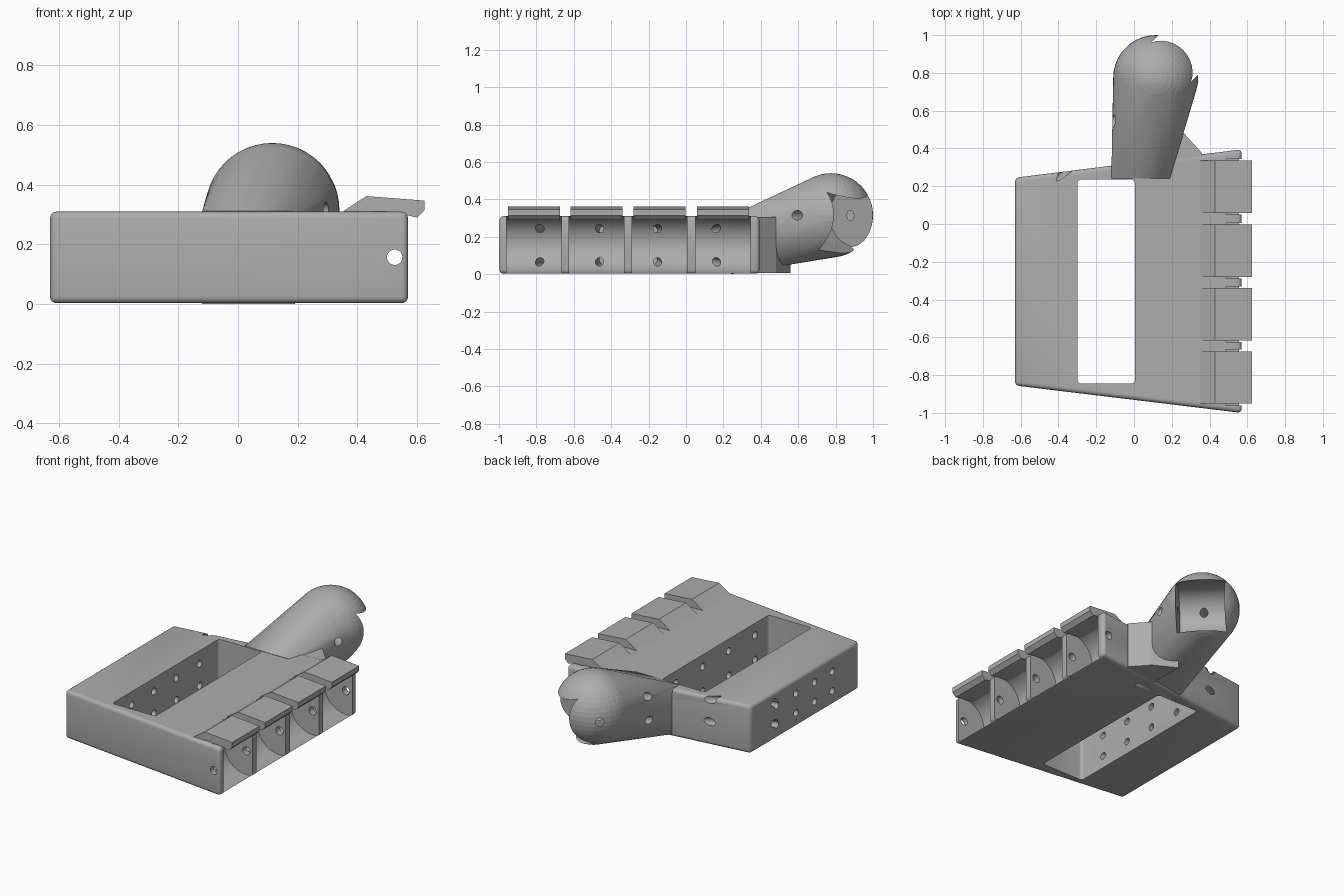
import bpy, bmesh, math
from mathutils import Matrix, Vector

cube = bpy.data.objects.get("Cube")
if cube:
    bpy.data.objects.remove(cube, do_unlink=True)

grey = bpy.data.materials.new("plain grey")
grey.use_nodes = True
grey.diffuse_color = (0.42, 0.42, 0.42, 1)
grey.node_tree.nodes["Principled BSDF"].inputs["Base Color"].default_value = grey.diffuse_color

X, Y, Z = Vector((1, 0, 0)), Vector((0, 1, 0)), Vector((0, 0, 1))


def finish(name, bm):
    bmesh.ops.recalc_face_normals(bm, faces=bm.faces)
    mesh = bpy.data.meshes.new(name)
    bm.to_mesh(mesh)
    bm.free()
    mesh.materials.append(grey)
    obj = bpy.data.objects.new(name, mesh)
    bpy.context.collection.objects.link(obj)
    return obj


def prism(name, points, depth, centre, u, v, round_all=0, round_sides=0):
    """Extrude a 2D profile, lying on axes u and v, by depth about its centre."""
    w = u.cross(v)
    bm = bmesh.new()
    base = [bm.verts.new(Vector(centre) + u * a + v * b - w * depth / 2) for a, b in points]
    face = bm.faces.new(base)
    top = bmesh.ops.extrude_face_region(bm, geom=[face])["geom"]
    bmesh.ops.translate(bm, vec=w * depth, verts=[g for g in top if isinstance(g, bmesh.types.BMVert)])
    bmesh.ops.recalc_face_normals(bm, faces=bm.faces)
    edges = list(bm.edges)
    if round_sides:
        edges = [e for e in edges
                 if abs((e.verts[0].co - e.verts[1].co).normalized().dot(w)) > 0.9]
    if round_all or round_sides:
        bmesh.ops.bevel(bm, geom=edges, offset=round_all or round_sides, segments=4,
                        profile=0.5, affect="EDGES")
    return finish(name, bm)


def rod(start, end, radius):
    start, end = Vector(start), Vector(end)
    axis = end - start
    place = Matrix.Translation((start + end) / 2) @ axis.to_track_quat("Z", "Y").to_matrix().to_4x4()
    bm = bmesh.new()
    bmesh.ops.create_cone(bm, cap_ends=True, segments=20, radius1=radius, radius2=radius,
                          depth=axis.length, matrix=place)
    return finish("drill", bm)


def cut(obj, cutters):
    for cutter in cutters:
        cutter.hide_render = True
        mod = obj.modifiers.new("cut", "BOOLEAN")
        mod.operation, mod.solver, mod.object = "DIFFERENCE", "EXACT", cutter
    graph = bpy.context.evaluated_depsgraph_get()
    mesh = bpy.data.meshes.new_from_object(obj.evaluated_get(graph))
    obj.modifiers.clear()
    obj.data = mesh


def smooth(obj):
    bpy.ops.object.select_all(action="DESELECT")
    obj.select_set(True)
    bpy.context.view_layer.objects.active = obj
    bpy.ops.object.shade_smooth_by_angle(angle=math.radians(30))


# Hinge pocket profile: half round at the back, open at the front
HINGE, POCKET = 0.155, 0.295
arc = [math.radians(90 + 180 * i / 24) for i in range(25)]
pocket = [(HINGE * math.cos(a), HINGE * math.sin(a)) for a in arc] + [(0.3, -HINGE), (0.3, HINGE)]

# Palm block
palm = prism("palm", [(-0.63, 0.245), (-0.63, -0.855), (0.57, -1.0), (0.57, 0.395)],
             0.307, (0, 0, 0.1565), X, Y, round_all=0.022)

# Thumb: hull from a rectangular base to a ball
ball = Vector((0.115, 0.775, 0.315))
bm = bmesh.new()
bmesh.ops.create_uvsphere(bm, u_segments=40, v_segments=24, radius=0.225,
                          matrix=Matrix.Translation(ball))
for x in (-0.12, 0.19):
    for z in (0, 0.312):
        bm.verts.new((x, 0.24, z))
hull = bmesh.ops.convex_hull(bm, input=bm.verts)
bmesh.ops.delete(bm, geom=list({g for g in hull["geom_interior"] + hull["geom_unused"]
                                if isinstance(g, bmesh.types.BMVert)}), context="VERTS")
thumb = finish("thumb_base", bm)

# Web between thumb and palm
web = prism("thumb_web", [(0.12, 0.26), (0.36, 0.35), (0.36, 0.375), (0.265, 0.48), (0.12, 0.56)],
            0.3, (0, 0, 0.156), X, Y)

# Long opening through the palm
palm_cuts = [prism("opening", [(-0.3, -0.845), (0.005, -0.845), (0.005, 0.235), (-0.3, 0.235)],
                   1, (0, 0, 0.15), X, Y, round_sides=0.02)]

# Finger pockets, tendon holes and the cover over each knuckle
knuckles = [-0.813, -0.478, -0.141, 0.197]
right_ends = [-0.79, -0.465, -0.15, 0.17]
left_ends = [-0.57, -0.4, -0.22, -0.03]
cover = [(0.345, 0.306), (0.43, 0.362), (0.625, 0.347), (0.625, 0.315), (0.6, 0.29), (0.55, 0.302)]
for i, y in enumerate(knuckles):
    palm_cuts.append(prism("pocket", pocket, POCKET, (0.525, y, 0.16), X, Z))
    for side in (-1, 1):
        palm_cuts.append(rod((0.44, right_ends[i], 0.155 + side * 0.09),
                             (-0.7, left_ends[i], 0.155 + side * 0.06), 0.022))
    prism("knuckle_cover_%d" % (i + 1), cover, 0.277, (0, y, 0), X, Z)
palm_cuts.append(rod((0.525, -1.2, 0.157), (0.525, 0.6, 0.157), 0.026))

# Thumb tendon holes run diagonally through thumb and palm
tendons = [rod(ball + Z * side * 0.08, (-0.68, -0.05, 0.165 + side * 0.065), 0.024)
           for side in (-1, 1)]

# Thumb hinge pocket opens outward and slightly down
across = Vector((1, -1, 0)).normalized()
tilt = math.radians(20)
outward = Vector((1, 1, 0)).normalized() * math.cos(tilt) - Z * math.sin(tilt)
thumb_cuts = [prism("pocket", pocket, POCKET, ball, outward, across.cross(outward)),
              rod(ball - across * 0.4, ball + across * 0.4, 0.026)]

cut(palm, palm_cuts + tendons)
cut(thumb, thumb_cuts + tendons)
for cutter in palm_cuts + thumb_cuts + tendons:
    bpy.data.objects.remove(cutter, do_unlink=True)
for part in (palm, thumb):
    smooth(part)
